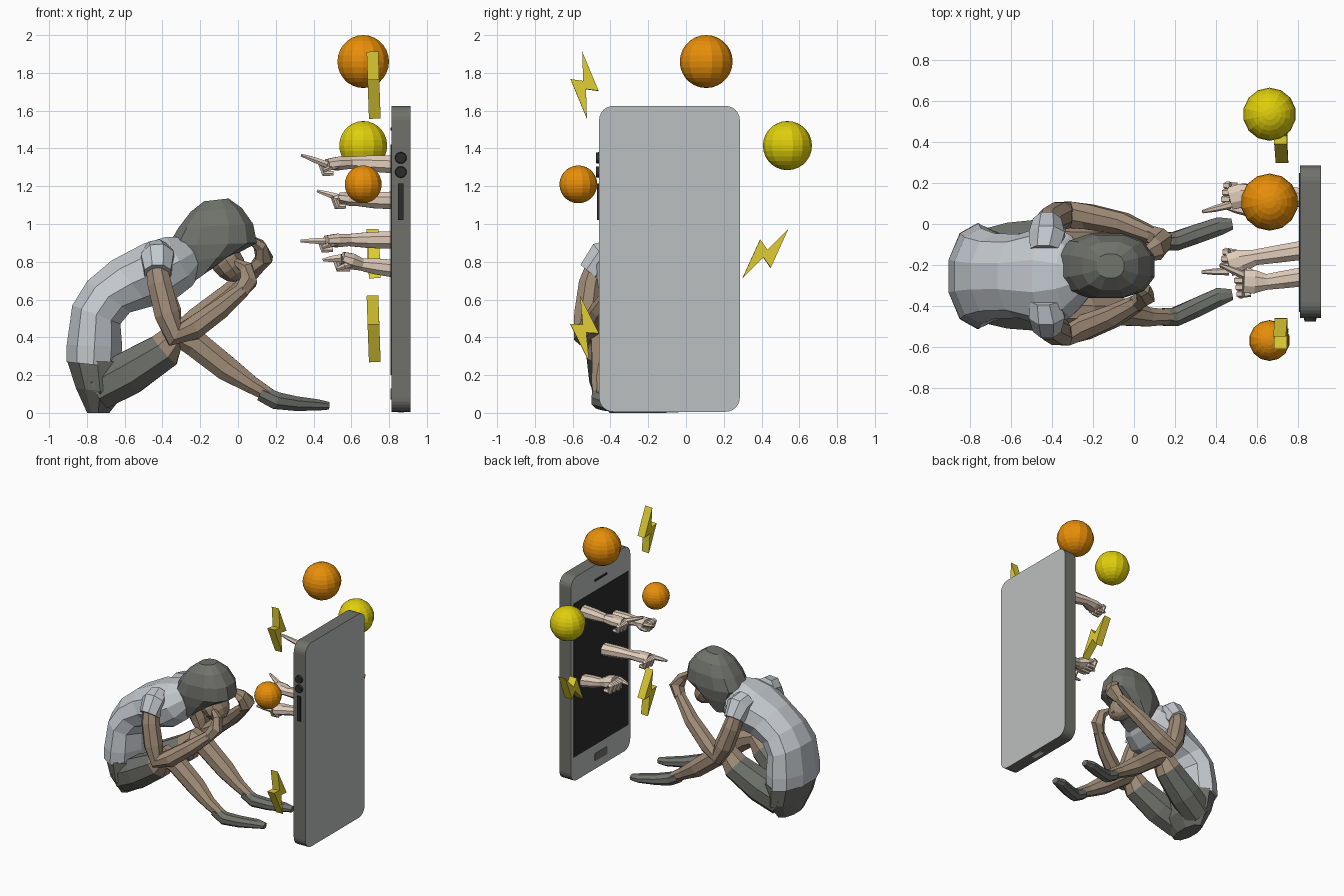
import bpy, bmesh, math
from mathutils import Vector, Matrix

cube = bpy.data.objects.get("Cube")
if cube:
    bpy.data.objects.remove(cube, do_unlink=True)


def material(name, *rgb):
    m = bpy.data.materials.new(name)
    m.use_nodes = True
    col = [(c / 255) ** 2.2 for c in rgb] + [1]
    m.diffuse_color = col
    m.node_tree.nodes["Principled BSDF"].inputs["Base Color"].default_value = col
    return m


DARK = material("dark_grey", 111, 113, 107)
COVER = material("cover_grey", 187, 190, 190)
BLACK = material("screen_black", 48, 48, 48)
WHITE = material("port_white", 250, 250, 250)
ORANGE = material("orange", 232, 142, 18)
YELLOW = material("ball_yellow", 222, 205, 20)
BOLT = material("bolt_yellow", 221, 203, 54)
PALE = material("pale_skin", 222, 202, 184)
TAN = material("tan_skin", 158, 138, 118)
SHIRT = material("shirt_grey", 194, 199, 204)


def finish(name, bm, mats, rule=None):
    bmesh.ops.recalc_face_normals(bm, faces=bm.faces)
    if rule:
        for f in bm.faces:
            f.material_index = rule(f)
    me = bpy.data.meshes.new(name)
    bm.to_mesh(me)
    bm.free()
    for m in mats:
        me.materials.append(m)
    ob = bpy.data.objects.new(name, me)
    bpy.context.collection.objects.link(ob)
    return ob


def loft(name, rings, n, mats, rule=None, power=1):
    """Skin over rings (centre, half axis, half axis); power under 1 squares them off."""
    bm = bmesh.new()
    loops = []
    for c, a, b in rings:
        angles = [2 * math.pi * (i + 0.5) / n for i in range(n)]
        circle = [[math.copysign(abs(v) ** power, v) for v in (math.cos(t), math.sin(t))] for t in angles]
        loops.append([bm.verts.new(c + a * u + b * v) for u, v in circle])
    for lo, hi in zip(loops, loops[1:]):
        for i in range(n):
            j = (i + 1) % n
            bm.faces.new((lo[i], lo[j], hi[j], hi[i]))
    bm.faces.new(loops[0])
    bm.faces.new(loops[-1])
    return finish(name, bm, mats, rule)


def tube(name, path, mats, n=8, rule=None):
    """Limb through points (x, y, z, radius, side stretch)."""
    pts = [Vector(p[:3]) for p in path]
    rings = []
    for i, p in enumerate(path):
        ends = [pts[max(i - 1, 0)], pts[i], pts[min(i + 1, len(pts) - 1)]]
        t = ((ends[1] - ends[0]).normalized() + (ends[2] - ends[1]).normalized()).normalized()
        a = t.cross(Vector((0, 1, 0))).normalized()
        b = a.cross(t)
        rings.append((pts[i], a * p[3], b * p[3] * (p[4] if len(p) > 4 else 1)))
    return loft(name, rings, n, mats, rule)


def profile_loft(name, sections, yc, n, mats, power=1):
    """Body from sections (back x, back z, front x, front z, half width)."""
    rings = []
    for bx, bz, fx, fz, w in sections:
        back, front = Vector((bx, yc, bz)), Vector((fx, yc, fz))
        rings.append(((back + front) / 2, (front - back) / 2 * 1.03, Vector((0, w, 0))))
    return loft(name, rings, n, mats, None, power)


def box(name, lo, hi, mats, round_x=0, rule=None):
    bm = bmesh.new()
    lo, hi = Vector(lo), Vector(hi)
    bmesh.ops.create_cube(bm, size=1, matrix=Matrix.Translation((lo + hi) / 2) @ Matrix.Diagonal((*(hi - lo), 1)))
    if round_x:
        edges = [e for e in bm.edges if abs(e.verts[0].co.x - e.verts[1].co.x) > 0.005]
        bmesh.ops.bevel(bm, geom=edges, offset=round_x, segments=6, profile=0.5, affect='EDGES')
    return finish(name, bm, mats, rule)


def ball(name, centre, r, mat, seg=14, rings=14, scale=(1, 1, 1), tilt=0):
    bm = bmesh.new()
    m = Matrix.Translation(centre) @ Matrix.Rotation(tilt, 4, 'Y') @ Matrix.Diagonal((*scale, 1))
    bmesh.ops.create_uvsphere(bm, u_segments=seg, v_segments=rings, radius=r, matrix=m)
    return finish(name, bm, [mat])


# Phone with pale front and back, screen, slots, buttons and port
box("phone_body", (0.812, -0.46, 0.006), (0.914, 0.285, 1.625), [DARK, COVER], 0.075,
    lambda f: int(abs(f.normal.x) > 0.9))
box("phone_screen", (0.808, -0.43, 0.2), (0.814, 0.25, 1.42), [BLACK])
box("ear_slot", (0.807, -0.17, 1.495), (0.814, -0.01, 1.512), [BLACK], 0.007)
box("home_button", (0.807, -0.17, 0.07), (0.814, -0.01, 0.13), [DARK], 0.015)
box("charging_port", (0.846, -0.14, 0.002), (0.88, -0.04, 0.009), [WHITE])
box("side_rocker", (0.848, -0.472, 1.02), (0.876, -0.455, 1.215), [BLACK])
for i, z in enumerate((1.275, 1.35)):
    bm = bmesh.new()
    m = Matrix.Translation((0.862, -0.465, z)) @ Matrix.Rotation(math.pi / 2, 4, 'X')
    bmesh.ops.create_cone(bm, cap_ends=True, segments=16, radius1=0.032, radius2=0.028, depth=0.022, matrix=m)
    finish(f"side_button_{i + 1}", bm, [BLACK])

# Floating balls
ball("large_orange_ball", (0.663, 0.107, 1.86), 0.14, ORANGE)
ball("yellow_ball", (0.663, 0.537, 1.415), 0.13, YELLOW)
ball("small_orange_ball", (0.663, -0.57, 1.21), 0.1, ORANGE)

# Lightning bolts: a half outline turned about its middle
for i, (y, z, turn) in enumerate(((-0.537, 1.735, 4), (0.42, 0.843, -43), (-0.537, 0.445, 8))):
    half = [(0, 0.178), (0.072, -0.036), (0.006, -0.022)]
    outline = half + [(-u, -v) for u, v in half]
    bm = bmesh.new()
    face = bm.faces.new([bm.verts.new((-0.031, u, v)) for u, v in outline])
    new = bmesh.ops.extrude_face_region(bm, geom=[face])["geom"]
    bmesh.ops.translate(bm, vec=(0.062, 0, 0), verts=[g for g in new if isinstance(g, bmesh.types.BMVert)])
    m = Matrix.Translation((0.718, y, z)) @ Matrix.Rotation(math.radians(turn), 4, 'X')
    bm.transform(m @ Matrix.Rotation(math.radians(-2), 4, 'Y'))
    finish(f"lightning_bolt_{i + 1}", bm, [BOLT])

# Pointing arms reaching out of the screen: hand size, then phone, wrist, knuckle, fingertip
reach = [
    (1.05, (0.815, 0.13, 1.315), (0.59, 0.155, 1.325), (0.47, 0.125, 1.315), (0.335, 0.06, 1.365)),
    (1.05, (0.815, -0.26, 1.125), (0.64, -0.285, 1.125), (0.535, -0.28, 1.14), (0.42, -0.2, 1.175)),
    (1.05, (0.815, -0.13, 0.915), (0.58, -0.165, 0.915), (0.465, -0.2, 0.91), (0.33, -0.235, 0.91)),
    (1.25, (0.815, 0.13, 0.765), (0.65, 0.115, 0.785), (0.55, 0.1, 0.82), (0.45, 0.08, 0.81)),
]
for i, (size, *points) in enumerate(reach):
    s, w, k, t = map(Vector, points)
    tag = f"pointing_{i + 1}"
    tube(tag + "_forearm", [(*s, 0.05), (*s.lerp(w, 0.5), 0.046), (*w, 0.034, 1.2)], [PALE])
    tube(tag + "_palm", [(*w.lerp(s, 0.05), 0.034, 1.2), (*w.lerp(k, 0.5), 0.037 * size, 1.6),
                         (*k, 0.029 * size, 2)], [PALE])
    side = Vector((0, -1 if k.y > t.y else 1, 0)) * size
    f = k + side * 0.03
    tube(tag + "_index_finger", [(*f, 0.019 * size), (*f.lerp(t, 0.55), 0.015 * size), (*t, 0.008)], [PALE], 6)
    for j in range(3):
        c = k - side * (0.032 * j - 0.004)
        d = Vector((-0.028 + 0.006 * j, 0, -0.006)) * size
        bends = [(Vector(), 0.019), (d, 0.02), (d * 0.9 + Vector((0.012, 0, -0.04)) * size, 0.017),
                 (Vector((0.035, 0, -0.045)) * size, 0.013)]
        tube(f"{tag}_curled_finger_{j + 1}", [(*(c + v), r * size) for v, r in bends], [PALE], 6)
    b = w.lerp(k, 0.35) + side * 0.03
    tube(tag + "_thumb", [(*b, 0.021), (*(b + side * 0.02 + Vector((-0.05, 0, -0.02))), 0.018),
                          (*(b + side * 0.005 + Vector((-0.09, 0, -0.035))), 0.011)], [PALE], 6)

# Hunched body: shorts below, shirt above
YC = -0.255
profile_loft("pelvis", [
    (-0.80, 0, -0.68, 0, 0.15), (-0.86, 0.13, -0.6, 0.1, 0.235),
    (-0.91, 0.28, -0.58, 0.27, 0.25)], YC, 10, [DARK])
profile_loft("shirt", [
    (-0.91, 0.27, -0.62, 0.24, 0.26), (-0.91, 0.36, -0.61, 0.35, 0.258),
    (-0.88, 0.57, -0.62, 0.47, 0.235), (-0.80, 0.70, -0.57, 0.53, 0.21),
    (-0.67, 0.81, -0.46, 0.56, 0.205), (-0.5, 0.9, -0.33, 0.6, 0.255),
    (-0.38, 0.935, -0.24, 0.67, 0.2), (-0.29, 0.93, -0.18, 0.77, 0.1)], YC, 10, [SHIRT])
tube("neck", [(-0.32, YC, 0.84, 0.07), (-0.15, -0.22, 0.87, 0.07)], [TAN])

# Bowed head
HC = -0.205
profile_loft("hair", [
    (-0.18, 1.12, -0.05, 1.135, 0.06), (-0.25, 1.065, 0.02, 1.085, 0.12),
    (-0.315, 0.98, 0.08, 1.0, 0.155), (-0.37, 0.885, 0.1, 0.9, 0.162),
    (-0.31, 0.79, -0.01, 0.84, 0.152), (-0.24, 0.69, -0.15, 0.755, 0.13)], HC, 12, [DARK], 0.8)
ball("face", (-0.06, HC, 0.805), 0.112, TAN, 10, 8, (0.8, 1.05, 1.1), math.radians(-35))
tube("nose", [(-0.01, HC, 0.8, 0.03), (0.03, HC, 0.725, 0.014)], [TAN], 5)

# Legs and shoes: right leg on -y, left leg on +y
limbs = {"right": (-0.365, -0.43, -0.455, -0.345), "left": (-0.145, -0.07, -0.085, 0.0)}
for name, (hip, knee, ankle, toe) in limbs.items():
    mid = (hip + knee) / 2
    tube(name + "_leg", [
        (-0.74, hip, 0.125, 0.12), (-0.58, mid, 0.21, 0.125), (-0.39, knee, 0.33, 0.105),
        (-0.32, knee, 0.41, 0.085), (-0.23, knee, 0.37, 0.078), (-0.06, knee, 0.235, 0.072),
        (0.07, ankle, 0.15, 0.05), (0.18, ankle, 0.085, 0.038)], [TAN, DARK], 8,
        lambda f: int(f.calc_center_median().x < -0.4))
    tube(name + "_shoe", [
        (0.12, ankle, 0.105, 0.045), (0.2, ankle, 0.066, 0.05), (0.3, ankle * 0.6 + toe * 0.4, 0.05, 0.042, 1.2),
        (0.42, toe - 0.01, 0.042, 0.032, 1.5), (0.48, toe, 0.038, 0.022, 1.3)], [DARK])

# Sleeves over the shoulders
for name, s, y in (("right_sleeve", -1, -0.46), ("left_sleeve", 1, -0.04)):
    tube(name, [(-0.43, y - s * 0.09, 0.845, 0.08), (-0.425, y - s * 0.02, 0.82, 0.095),
                (-0.425, y + s * 0.045, 0.74, 0.075)], [SHIRT])

# Arms resting on the knees with hands held to the forehead
tube("right_arm", [
    (-0.435, -0.47, 0.79, 0.058), (-0.415, -0.505, 0.68, 0.068), (-0.375, -0.525, 0.52, 0.072),
    (-0.335, -0.53, 0.415, 0.07), (-0.24, -0.505, 0.445, 0.066), (-0.1, -0.45, 0.545, 0.058),
    (0.02, -0.385, 0.645, 0.042)], [TAN])
tube("right_hand", [(0.01, -0.39, 0.635, 0.042), (0.055, -0.355, 0.695, 0.052),
                    (0.045, -0.32, 0.765, 0.04), (-0.01, -0.29, 0.8, 0.02)], [TAN], 6)
tube("left_arm", [
    (-0.435, -0.02, 0.79, 0.058), (-0.415, 0.015, 0.68, 0.068), (-0.365, 0.04, 0.53, 0.072),
    (-0.32, 0.045, 0.44, 0.07), (-0.22, 0.035, 0.495, 0.066), (-0.05, 0.0, 0.63, 0.058),
    (0.1, -0.06, 0.77, 0.042)], [TAN])
tube("left_hand", [(0.09, -0.055, 0.76, 0.042, 1.1), (0.14, -0.085, 0.82, 0.05, 1.4),
                   (0.115, -0.12, 0.885, 0.036, 1.7), (0.06, -0.15, 0.925, 0.018, 2)], [TAN], 6)
